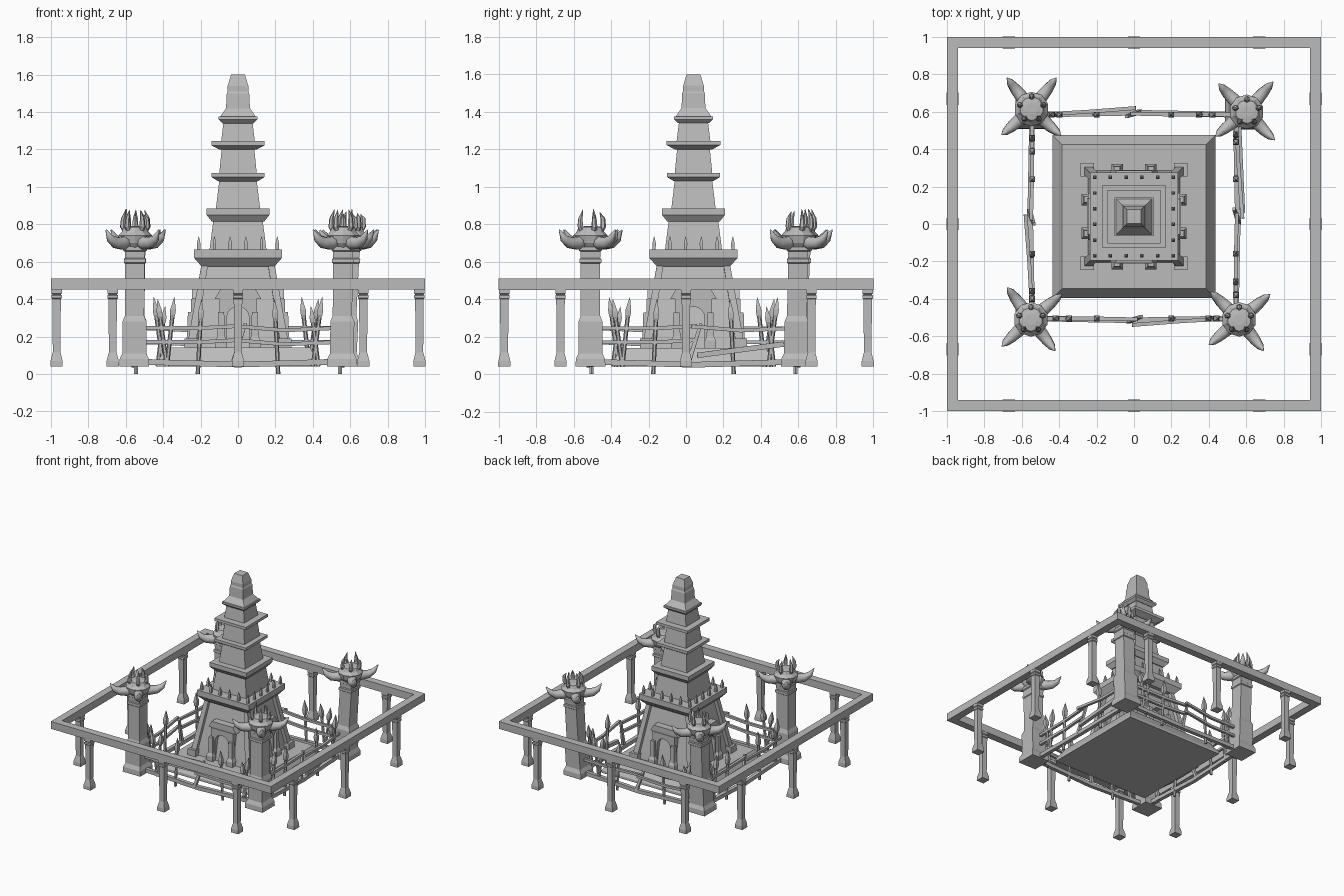
import bpy, math, random
from mathutils import Vector, Matrix

random.seed(4)
if "Cube" in bpy.data.objects:
    bpy.data.objects.remove(bpy.data.objects["Cube"])

stone = bpy.data.materials.new("grey_stone")
stone.use_nodes = True
GREY = (0.5, 0.5, 0.5, 1)
stone.diffuse_color = GREY
stone.node_tree.nodes["Principled BSDF"].inputs["Base Color"].default_value = GREY


def build(name, verts, faces, mat=Matrix(), smooth=False):
    me = bpy.data.meshes.new(name)
    me.from_pydata([mat @ Vector(v) for v in verts], [], faces)
    me.materials.append(stone)
    if smooth:
        me.shade_smooth()
    ob = bpy.data.objects.new(name, me)
    bpy.context.collection.objects.link(ob)
    return ob


def skin(name, rings, mat=Matrix(), smooth=False):
    """Join equal rings of points into a closed solid."""
    n = len(rings[0])
    verts = [p for r in rings for p in r]
    faces = [tuple(range(n))[::-1], tuple(range(len(verts) - n, len(verts)))]
    for k in range(len(rings) - 1):
        for i in range(n):
            j = (i + 1) % n
            faces.append((k*n + i, k*n + j, k*n + n + j, k*n + n + i))
    return build(name, verts, faces, mat, smooth)


def ngon(n, half):
    r = half / math.cos(math.pi / n)
    return [(r * math.cos((i + .5) * math.tau / n), r * math.sin((i + .5) * math.tau / n)) for i in range(n)]


def stack(name, profile, mat=Matrix(), n=4, smooth=False):
    """Vertical solid from (height, half width) steps."""
    return skin(name, [[(x, y, z) for x, y in ngon(n, h)] for z, h in profile], mat, smooth)


def tube(name, path, radii, mat=Matrix(), n=4, smooth=False):
    """Solid with a varying radius along a path."""
    pts = [Vector(p) for p in path]
    first = (pts[1] - pts[0]).normalized()
    ref = Vector((1, 0, 0)) if abs(first.z) > .8 else Vector((0, 0, 1))
    rings = []
    for i, p in enumerate(pts):
        d = (pts[min(i + 1, len(pts) - 1)] - pts[max(i - 1, 0)]).normalized()
        u = ref.cross(d).normalized()
        v = d.cross(u)
        rings.append([p + u * x + v * y for x, y in ngon(n, radii[i])])
    return skin(name, rings, mat, smooth)


def prism(name, outline, y0, y1, mat):
    """Front outline in x and z, extruded in y."""
    return skin(name, [[(x, y, z) for x, z in outline] for y in (y1, y0)], mat)


def box(name, x0, x1, y0, y1, z0, z1, mat=Matrix()):
    return prism(name, [(x0, z0), (x1, z0), (x1, z1), (x0, z1)], y0, y1, mat)


def quarter(k):
    return Matrix.Rotation(k * math.pi / 2, 4, 'Z')


def at(x, y, z=0):
    return Matrix.Translation((x, y, z))


# Outer frame: four beams, three posts under each
POST = [(.04, .033), (.07, .032), (.11, .022), (.115, .02), (.4, .023),
        (.405, .028), (.42, .028), (.425, .022), (.43, .028), (.45, .028)]
for k in range(4):
    q = quarter(k)
    box("frame_beam", -1, .94, -1, -.94, .45, .51, q)
    for x in (-.67, 0, .67):
        stack("frame_post", POST, q @ at(x, -.97))

# Platform and tower
C = at(0, .04)
stack("platform", [(.04, .435), (.06, .435), (.14, .385)], C)
stack("tower_body", [(.14, .245), (.2, .235), (.58, .165)], C)
TIERS = [(.575, .195, .235, .665, .152, .132), (.815, .14, .168, .885, .118, .1),
         (1.03, .105, .142, 1.075, .1, .087), (1.2, .1, .143, 1.245, .09, .077)]
tops = [.82, 1.035, 1.205, 1.35]
for (z0, low, wide, z1, a, b), top in zip(TIERS, tops):
    stack("cornice", [(z0, low), (z0 + (z1 - z0) * .5, wide), (z1, wide)], C)
    stack("tier", [(z1, a), (top, b)], C)
stack("finial", [(1.34, .082), (1.36, .103), (1.375, .103), (1.376, .095), (1.42, .064), (1.5, .06),
                 (1.51, .055), (1.54, .055), (1.6, .037)], C)

for k in range(4):
    q = C @ quarter(k)
    # Leaning corner buttress with its foot
    box("buttress_foot", .215, .285, -.285, -.215, .14, .19, q)
    tube("buttress", [(.25, -.25, .15), (.175, -.175, .6)], [.022, .017], q)
    # Spikes on the wide cornice
    for i in range(5):
        stack("cornice_spike", [(.66, .008), (.7, .009), (.735, .001)], q @ at(-.21 + .084 * i, -.21))
    # Arched doorway with jambs and hood
    inner = [(.06 * math.cos(t * math.pi / 8), .3 + .06 * math.sin(t * math.pi / 8)) for t in range(9)]
    arch = [(-.1, .14), (-.06, .14)] + inner[::-1] + [(.06, .14), (.1, .14), (.1, .4), (-.1, .4)]
    prism("door_surround", arch, -.25, -.18, q)
    for x in (-.09, .09):
        stack("jamb_foot", [(.14, .03), (.18, .03), (.2, .02), (.33, .016)], q @ at(x, -.252))
    prism("door_hood", [(-.125, .4), (.125, .4), (.095, .45), (-.095, .45)], -.245, -.16, q)


# Corner pillars with horned heads; some lean a little
def pillar(x, y, lean_x, lean_y):
    shear = Matrix(((1, 0, lean_x, 0), (0, 1, lean_y, 0), (0, 0, 1, 0), (0, 0, 0, 1)))
    m = at(x, y) @ shear
    stack("pillar_shaft", [(.04, .08), (.08, .078), (.11, .064), (.28, .064), (.31, .052), (.59, .052),
                           (.595, .058), (.615, .058), (.62, .052), (.655, .054), (.66, .062), (.68, .062)], m)
    stack("pillar_bowl", [(.67, .055), (.7, .078), (.74, .088), (.76, .07), (.785, .06), (.79, .03)], m, 10)
    for k in range(4):
        h = m @ quarter(k + .5 + random.uniform(-.12, .12))
        tube("pillar_horn", [(.04, 0, .715), (.09, 0, .698), (.14, 0, .702), (.18, 0, .725), (.21, 0, .77)],
             [.034, .034, .029, .02, .003], h, 8, True)
    for k in range(5):
        s = m @ quarter(k * .8 + .2)
        tip = random.uniform(.85, .885)
        tube("crown_spike", [(.045, 0, .75), (.068, 0, .79), (.066, 0, .83), (.05, 0, tip)],
             [.014, .014, .011, .001], s, 6)


pillar(-.555, -.51, .005, 0)
pillar(.555, -.51, .01, 0)
pillar(-.555, .585, .01, .04)
pillar(.565, .585, .05, .02)


# Spear fences between the pillars
def spear(t, lean, top, m, base=.0):
    a, b = Vector((t, -.545, base)), Vector((t + lean, -.545, top))
    tube("spear_shaft", [a, a.lerp(b, .72)], [.01, .01], m, 6)
    tube("spear_head", [a.lerp(b, f) for f in (.7, .74, .82, 1)], [.008, .014, .015, .001], m, 4)


for k in range(4):
    m = C @ quarter(k)
    for z in (.17, .245):
        tube("left_rail", [(-.52, -.545, z), (-.2, -.545, z), (.02, -.55, z + .012)], [.01] * 3, m)
        if not (k == 1 and z < .2):
            tube("right_rail", [(-.01, -.58, z + .01), (.25, -.56, z - .012), (.52, -.545, z)], [.01] * 3, m)
    tube("bottom_rail", [(-.52, -.545, .065), (0, -.555, .05), (.52, -.545, .065)], [.015] * 3, m)
    # Broken middle stake and pairs of spears
    tube("broken_stake", [(-.03, -.56, .05), (.04, -.535, .27)], [.012, .008], m)
    for t, lean, top in ((-.38, -.05, .4), (-.38, .04, .41), (-.215, .02, .4),
                         (.215, -.02, .4), (.4, .05, .41), (.43, -.04, .36)):
        spear(t, lean, top, m, .0 if abs(t) < .3 else .04)

# Fallen rail on the left side
tube("fallen_rail", [(.58, .06, .1), (.56, .52, .16)], [.014, .014])
